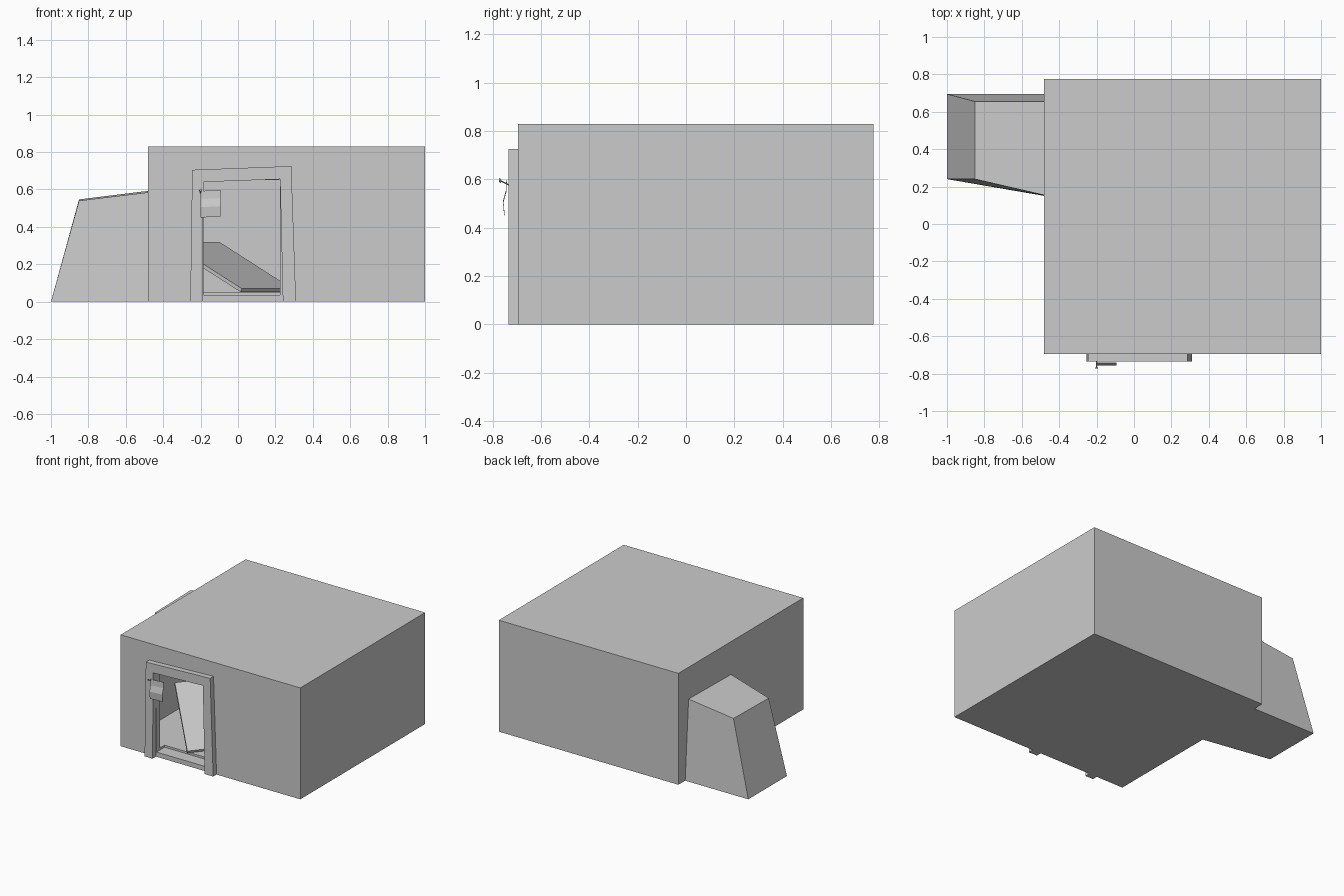
import bpy
import bmesh
from mathutils import Vector

old = bpy.data.objects.get("Cube")
if old:
    bpy.data.objects.remove(old, do_unlink=True)

# One plain plaster colour
GREY = (0.6, 0.6, 0.6, 1)
plaster = bpy.data.materials.new("plaster_grey")
plaster.use_nodes = True
plaster.diffuse_color = GREY
plaster.node_tree.nodes["Principled BSDF"].inputs["Base Color"].default_value = GREY


def loft(name, start, end, cap=True):
    """Join two matching outlines into a solid (or an open sheet)."""
    bm = bmesh.new()
    a = [bm.verts.new(p) for p in start]
    b = [bm.verts.new(p) for p in end]
    n = len(a)
    for i in range(n if cap else n - 1):
        j = (i + 1) % n
        bm.faces.new((a[i], a[j], b[j], b[i]))
    if cap:
        bm.faces.new(a[::-1])
        bm.faces.new(b)
    bmesh.ops.recalc_face_normals(bm, faces=bm.faces)
    mesh = bpy.data.meshes.new(name)
    bm.to_mesh(mesh)
    bm.free()
    mesh.materials.append(plaster)
    obj = bpy.data.objects.new(name, mesh)
    bpy.context.collection.objects.link(obj)
    return obj


def box(name, lo, hi):
    ring = [(lo[0], lo[1]), (hi[0], lo[1]), (hi[0], hi[1]), (lo[0], hi[1])]
    return loft(name, [(x, y, lo[2]) for x, y in ring], [(x, y, hi[2]) for x, y in ring])


def cut(target, cutter):
    cutter.hide_render = True
    cutter.hide_viewport = True
    mod = target.modifiers.new("cut_" + cutter.name, 'BOOLEAN')
    mod.operation = 'DIFFERENCE'
    mod.solver = 'EXACT'
    mod.object = cutter


# Hollow block house with a doorway in the front wall
house = box("house_walls", (-0.48, -0.695, 0), (1, 0.775, 0.83))
cut(house, box("room_cutter", (-0.44, -0.655, 0.05), (0.96, 0.735, 0.79)))
cut(house, box("doorway_cutter", (-0.185, -0.8, 0.035), (0.225, -0.6, 0.65)))

# Crooked door surround
outer = [(-0.255, 0), (-0.245, 0.705), (0.285, 0.725), (0.31, 0)]
inner = [(0.24, 0), (0.225, 0.655), (-0.185, 0.64), (-0.19, 0)]
arch = outer + inner
loft("door_frame", [(x, -0.735, z) for x, z in arch], [(x, -0.695, z) for x, z in arch])

# Fallen door leaning inside the room
foot, across, along = Vector((0.02, -0.625, 0.07)), Vector((0.27, 0.33, 0)), Vector((-0.39, 0.41, 0.25))
down = across.cross(along).normalized() * -0.02
panel = [foot, foot + across, foot + across + along, foot + along]
loft("fallen_door", panel, [p + down for p in panel])

# Sloping side buttress
loft("side_buttress",
     [(-1, 0.24, 0), (-0.46, 0.147, 0), (-0.46, 0.695, 0), (-1, 0.695, 0)],
     [(-0.85, 0.24, 0.54), (-0.46, 0.15, 0.587), (-0.46, 0.655, 0.595), (-0.85, 0.655, 0.547)])

# Curled notice hanging from a small nail
curl = [(-0.743, 0.592), (-0.745, 0.548), (-0.757, 0.505), (-0.752, 0.45)]
notice = loft("hanging_notice", [(-0.2, y, z) for y, z in curl],
              [(-0.093, y, z + 0.006) for y, z in curl], cap=False)
notice.modifiers.new("paper_thickness", 'SOLIDIFY').thickness = 0.002


def nail_ring(y, z, r):
    return [(-0.2 + r * a, y, z + r * b) for a, b in ((1, 0), (0, 1), (-1, 0), (0, -1))]


loft("nail_shaft", nail_ring(-0.73, 0.576, 0.003), nail_ring(-0.768, 0.595, 0.003))
loft("nail_head", nail_ring(-0.766, 0.594, 0.008), nail_ring(-0.773, 0.597, 0.008))
